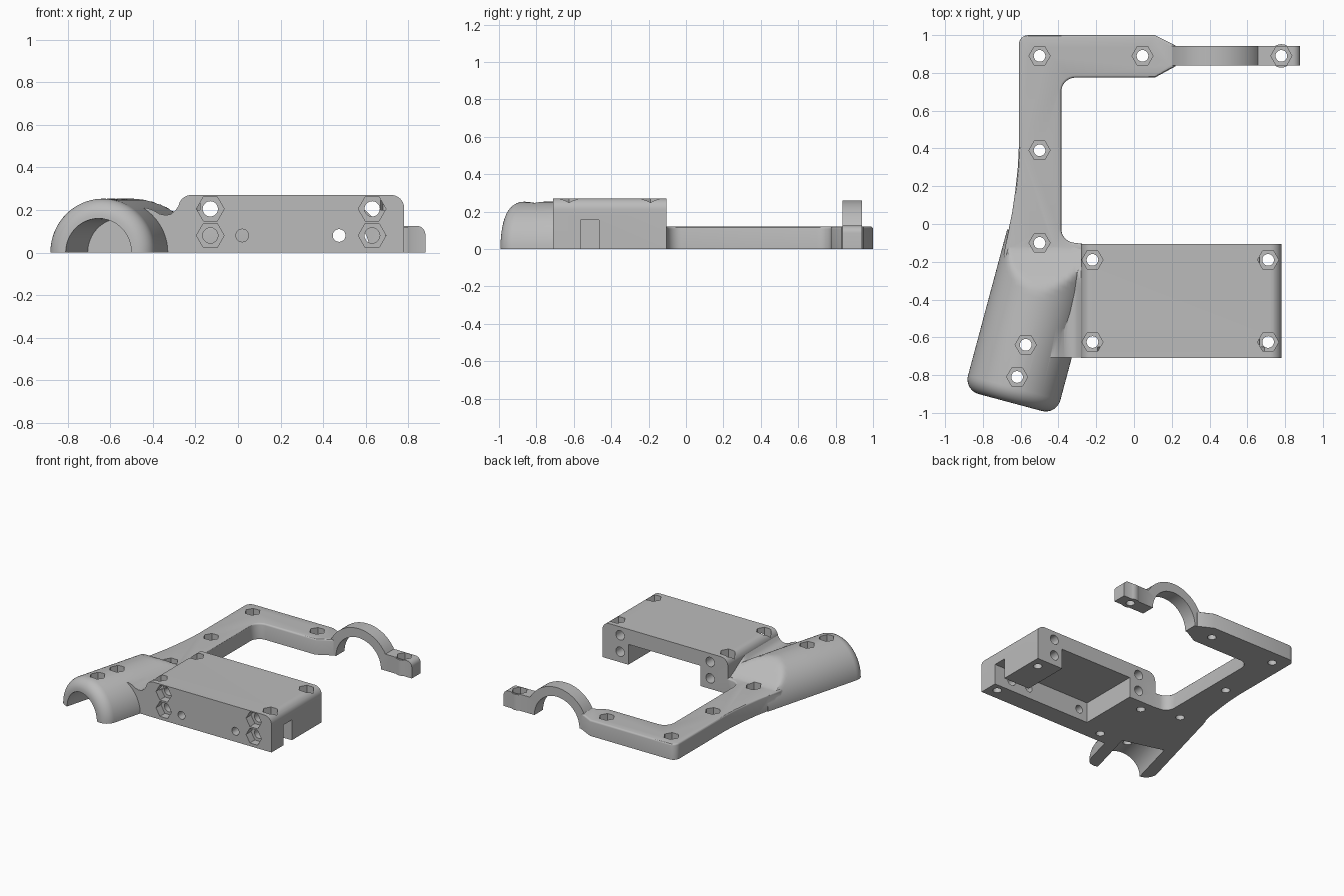
import bpy, bmesh
from math import cos, sin, pi, radians

if "Cube" in bpy.data.objects:
    bpy.data.objects.remove(bpy.data.objects["Cube"], do_unlink=True)

grey = bpy.data.materials.new("plain grey")
grey.use_nodes = True
grey.diffuse_color = (0.5, 0.5, 0.5, 1)
for node in grey.node_tree.nodes:
    if node.type == 'BSDF_PRINCIPLED':
        node.inputs["Base Color"].default_value = (0.5, 0.5, 0.5, 1)


def loft(name, rings, bevel=0):
    """Closed skin through equal rings of points; optional rounding of the last cap."""
    bm = bmesh.new()
    rows = [[bm.verts.new(p) for p in ring] for ring in rings]
    n = len(rows[0])
    for a, b in zip(rows, rows[1:]):
        for i in range(n):
            j = (i + 1) % n
            bm.faces.new((a[i], a[j], b[j], b[i]))
    bm.faces.new(rows[0])
    cap = bm.faces.new(rows[-1])
    bmesh.ops.recalc_face_normals(bm, faces=bm.faces)
    if bevel:
        bmesh.ops.bevel(bm, geom=list(cap.edges), offset=bevel, segments=3,
                        profile=0.5, affect='EDGES')
    mesh = bpy.data.meshes.new(name)
    bm.to_mesh(mesh)
    bm.free()
    mesh.materials.append(grey)
    obj = bpy.data.objects.new(name, mesh)
    bpy.context.scene.collection.objects.link(obj)
    return obj


def prism(name, pts, axis, a, b, bevel=0):
    """Extrude a flat outline along y or z."""
    if axis == 'Z':
        return loft(name, [[(u, v, t) for u, v in pts] for t in (a, b)], bevel)
    return loft(name, [[(u, t, v) for u, v in pts] for t in (a, b)], bevel)


def arc(cx, cy, r, start, end, n):
    angles = [radians(start + (end - start) * i / n) for i in range(n + 1)]
    return [(cx + r * cos(t), cy + r * sin(t)) for t in angles]


def circle(cx, cy, r, n):
    return arc(cx, cy, r, 0, 360, n)[:-1]


def rect(x0, y0, x1, y1):
    return [(x0, y0), (x1, y0), (x1, y1), (x0, y1)]


def ramp(y):
    """Height of the slope between the flat frame and the grip."""
    t = min(max((-0.1 - y) / 0.28, 0), 1)
    return 0.117 + 0.14 * t * t * (3 - 2 * t)


def combine(body, other, operation):
    mod = body.modifiers.new("join", 'BOOLEAN')
    mod.operation = operation
    mod.solver = 'EXACT'
    mod.object = other
    bpy.context.view_layer.objects.active = body
    bpy.ops.object.modifier_apply(modifier=mod.name)
    bpy.data.objects.remove(other, do_unlink=True)


# Flat frame with curved outer edge (parts run below the ground and are trimmed later)
outline = ([(-0.69, -0.16), (-0.6, -0.5), (-0.2, -0.5), (-0.2, -0.115)]
           + arc(-0.31, -0.025, 0.075, 270, 180, 8)
           + arc(-0.31, 0.70, 0.075, 180, 90, 8)
           + [(0.11, 0.775), (0.22, 0.835), (0.22, 0.945), (0.11, 1.0)]
           + arc(-0.56, 0.95, 0.05, 90, 180, 8)
           + [(-0.61, 0.4), (-0.615, 0.3), (-0.628, 0.18), (-0.645, 0.06), (-0.668, -0.05)])
body = prism("grip_bracket", outline, 'Z', -0.05, 0.12, 0.012)

# Arched clamp with its bolt tab and boss
clamp = ([(0.18, -0.02), (0.18, 0.115)] + arc(0.43, 0, 0.26, 151, 29, 28)
         + arc(0.84, 0.085, 0.04, 90, 0, 6) + [(0.88, -0.02), (0.62, -0.02)]
         + arc(0.43, 0, 0.19, 0, 180, 32) + [(0.24, -0.02)])
clamp_arch = prism("clamp_arch", clamp, 'Y', 0.838, 0.942)
clamp_boss = prism("clamp_boss", circle(0.78, 0.89, 0.062, 32), 'Z', -0.07, 0.12)

# Housing block with rounded upper sides
profile = ([(-0.28, -0.03), (0.78, -0.03)] + arc(0.72, 0.21, 0.06, 0, 90, 10)
           + arc(-0.22, 0.21, 0.06, 90, 180, 10))
housing = prism("housing", profile, 'Y', -0.71, -0.105)

# Half-round grip, tilted, with rounded end and a ramp down to the frame
TILT = radians(15)
R = 0.253


def on_axis(s, side=0):
    return (-0.655 + s * sin(TILT) + side * cos(TILT),
            -0.945 + s * cos(TILT) - side * sin(TILT))


def grip_ring(s, r):
    ring = [(*on_axis(s, r), -0.04)]
    for i in range(41):
        t = pi * i / 40
        x, y = on_axis(s, r * cos(t))
        ring.append((x, y, min(r * sin(t), ramp(y))))
    return ring + [(*on_axis(s, -r), -0.04)]


FILLET = 0.08
stations = [(FILLET * (1 - cos(t)), R - FILLET * (1 - sin(t)))
            for t in [pi / 2 * i / 8 for i in range(9)]]
stations += [(0.45 + 0.43 * i / 14, R) for i in range(15)]
grip = loft("grip", [grip_ring(s, r) for s, r in stations])

# Saddle blending the grip into the housing
dip = [(-0.5, 0.2), (-0.43, 0.21), (-0.4, 0.2), (-0.37, 0.182), (-0.34, 0.175),
       (-0.315, 0.18), (-0.295, 0.197), (-0.275, 0.225), (-0.25, 0.245), (-0.2, 0.25)]
levels = [-0.708] + [-0.4 + 0.285 * i / 10 for i in range(11)]
saddle = loft("saddle", [[(-0.2, y, -0.06), (-0.5, y, -0.06)]
                         + [(x, y, min(z, ramp(y) - 0.004)) for x, z in dip]
                         for y in levels])

for part in (clamp_arch, clamp_boss, housing, grip, saddle):
    combine(body, part, 'UNION')

# Ground trim, housing cavity and cable notch
cutters = [
    prism("trim", rect(-2, -2, 2, 2), 'Z', -0.3, 0),
    prism("cavity", rect(-0.05, -0.565, 0.56, 0), 'Z', -0.1, 0.155),
    prism("notch", rect(0.5, -0.565, 0.9, -0.465), 'Z', -0.1, 0.155),
]

# Hollow of the grip
bore = [[(*on_axis(s, u), v) for u, v in circle(0, 0, 0.16, 48)] for s in (-0.1, 0.4)]
cutters.append(loft("bore", bore))

# Upright bolt holes with hexagonal pockets: x, y, pocket floor
bolts = [(x, 0.89, 0.06) for x in (-0.5, 0.045, 0.78)]
bolts += [(-0.5, y, 0.06) for y in (0.39, -0.1)]
bolts += [(*on_axis(s), 0.2) for s in (0.14, 0.316)]
bolts += [(x, y, 0.2) for x in (-0.22, 0.71) for y in (-0.19, -0.625)]
for x, y, floor in bolts:
    cutters.append(prism("bolt_hole", circle(x, y, 0.031, 20), 'Z', -0.1, 0.4))
    cutters.append(prism("nut_pocket", circle(x, y, 0.056, 6), 'Z', floor, 0.4))

# Lengthwise bolt holes through the housing, and two small front holes
for x in (-0.13, 0.63):
    for z in (0.205, 0.08):
        cutters.append(prism("long_hole", circle(x, z, 0.036, 20), 'Y', -0.8, 0))
        cutters.append(prism("front_pocket", circle(x, z, 0.065, 6), 'Y', -0.8, -0.65))
for x in (0.02, 0.475):
    cutters.append(prism("small_hole", circle(x, 0.08, 0.03, 20), 'Y', -0.8, -0.5))

for cutter in cutters:
    combine(body, cutter, 'DIFFERENCE')

# Smooth curved faces, keep edges sharp
bpy.ops.object.select_all(action='DESELECT')
body.select_set(True)
bpy.context.view_layer.objects.active = body
bpy.ops.object.shade_smooth_by_angle(angle=radians(30))
